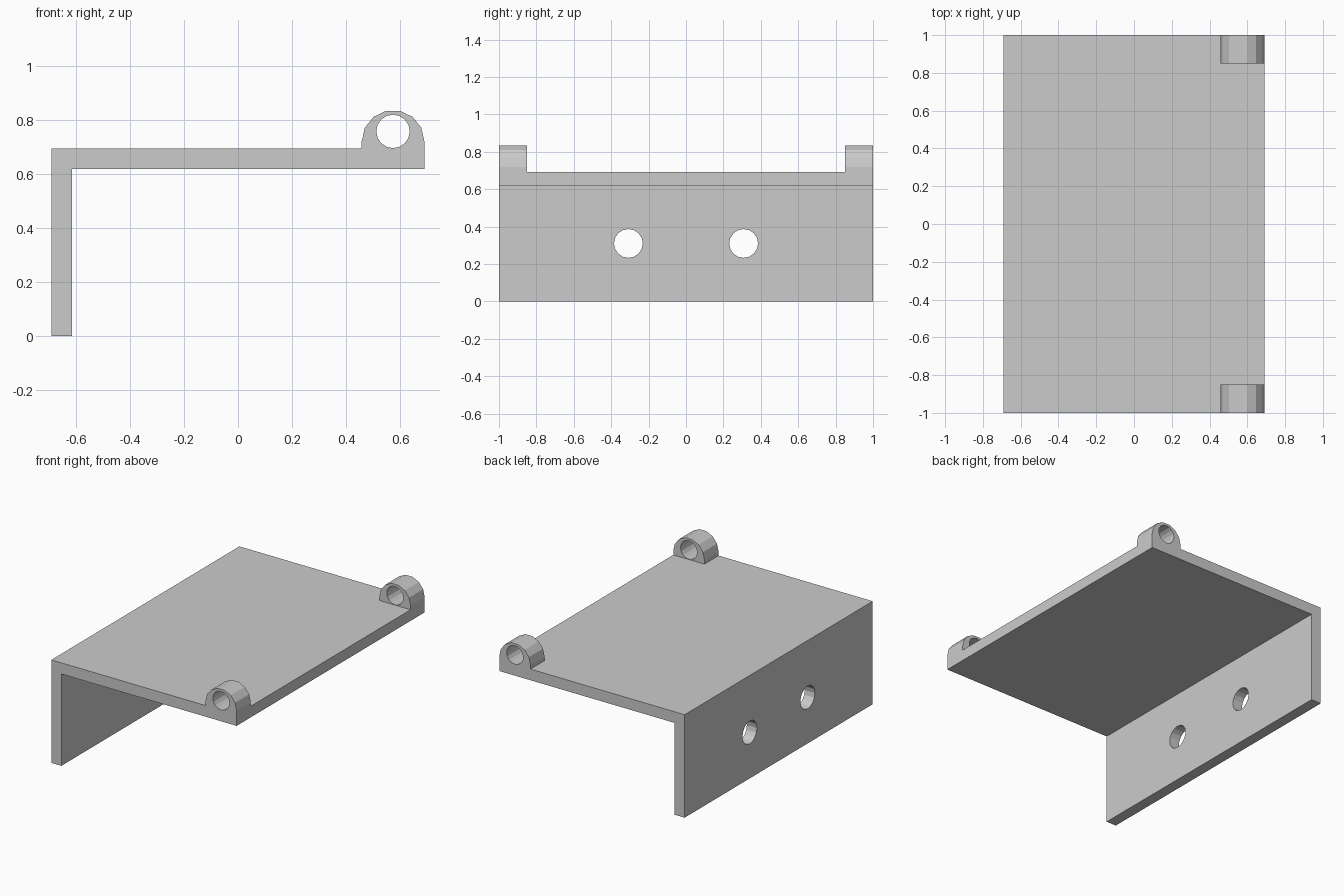
import bpy
import bmesh
from math import pi, cos, sin
from mathutils import Vector

if "Cube" in bpy.data.objects:
    bpy.data.objects.remove(bpy.data.objects["Cube"])


def prism(name, points, start, length):
    """Extrude a closed 2D outline: start maps (a, b) to 3D, length is a vector."""
    bm = bmesh.new()
    face = bm.faces.new([bm.verts.new(start(a, b)) for a, b in points])
    ext = bmesh.ops.extrude_face_region(bm, geom=[face], use_keep_orig=True)
    verts = [g for g in ext["geom"] if isinstance(g, bmesh.types.BMVert)]
    bmesh.ops.translate(bm, verts=verts, vec=Vector(length))
    bmesh.ops.recalc_face_normals(bm, faces=bm.faces)
    mesh = bpy.data.meshes.new(name)
    bm.to_mesh(mesh)
    bm.free()
    obj = bpy.data.objects.new(name, mesh)
    bpy.context.collection.objects.link(obj)
    return obj


def circle(ca, cb, r, n=16):
    return [(ca + r * cos(2 * pi * i / n), cb + r * sin(2 * pi * i / n)) for i in range(n)]


def combine(target, tool, operation):
    """Apply a boolean and discard the tool object."""
    tool.hide_render = True
    mod = target.modifiers.new(operation.lower(), 'BOOLEAN')
    mod.operation, mod.solver, mod.object = operation, 'EXACT', tool
    bpy.context.view_layer.objects.active = target
    bpy.ops.object.modifier_apply(modifier=mod.name)
    bpy.data.objects.remove(tool)


W, TOP, T = 0.69, 0.693, 0.075          # half width, plate height, thickness
LUG_R, LUG_LEN, ARC = 0.116, 0.15, 7    # lug radius, length, arc segments
LUG_X = W - LUG_R

# L-shaped plate and wall
bracket = prism("angle_bracket",
                [(-W, 0), (-W + T, 0), (-W + T, TOP - T), (W, TOP - T), (W, TOP), (-W, TOP)],
                lambda x, z: (x, -1, z), (0, 2, 0))

# hinge lugs at both ends of the free edge
arch = [(LUG_X + LUG_R * cos(pi * i / ARC), 0.72 + LUG_R * sin(pi * i / ARC))
        for i in range(ARC + 1)]
arch[0] = (W, 0.72)
lug_outline = arch + [(LUG_X - LUG_R, 0.65), (W, 0.65)]
for y in (-1, 1 - LUG_LEN):
    lug = prism("hinge_lug", lug_outline, lambda x, z: (x, y, z), (0, LUG_LEN, 0))
    combine(bracket, lug, 'UNION')

# pin holes through the lugs
for y in (-1, 1 - LUG_LEN):
    pin = prism("pin_hole_cutter", circle(LUG_X, 0.757, 0.062),
                lambda x, z: (x, y - 0.05, z), (0, LUG_LEN + 0.1, 0))
    combine(bracket, pin, 'DIFFERENCE')

# screw holes through the wall
for y in (-0.308, 0.308):
    screw = prism("screw_hole_cutter", circle(y, 0.31, 0.077),
                  lambda a, z: (-W - 0.1, a, z), (T + 0.2, 0, 0))
    combine(bracket, screw, 'DIFFERENCE')
